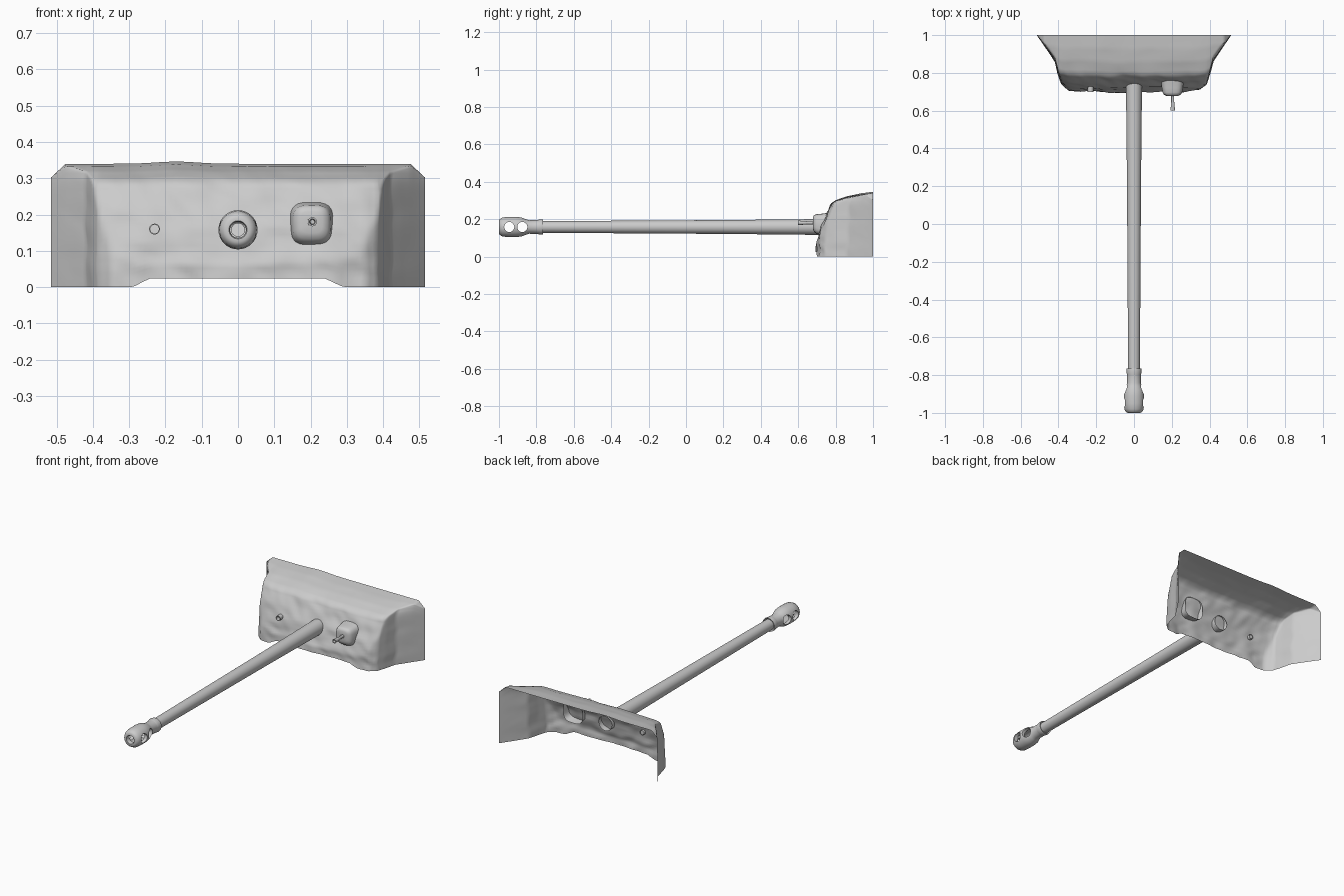
import bpy, bmesh, math
from mathutils import Vector, noise

if "Cube" in bpy.data.objects:
    bpy.data.objects.remove(bpy.data.objects["Cube"])

grey = bpy.data.materials.new("plain grey")
grey.diffuse_color = (0.6, 0.6, 0.6, 1)
grey.use_nodes = True
grey.node_tree.nodes["Principled BSDF"].inputs["Base Color"].default_value = grey.diffuse_color
AXIS_Z = 0.158


def finish(name, bm, angle=40):
    bmesh.ops.recalc_face_normals(bm, faces=bm.faces)
    me = bpy.data.meshes.new(name)
    bm.to_mesh(me)
    bm.free()
    ob = bpy.data.objects.new(name, me)
    bpy.context.collection.objects.link(ob)
    me.materials.append(grey)
    bpy.ops.object.select_all(action='DESELECT')
    bpy.context.view_layer.objects.active = ob
    ob.select_set(True)
    bpy.ops.object.shade_smooth_by_angle(angle=math.radians(angle))
    return ob


def loft(bm, rings, closed=True):
    rows = [[bm.verts.new(p) for p in r] for r in rings]
    for a, b in zip(rows, rows[1:]):
        n = len(a)
        for i in range(n if closed else n - 1):
            j = (i + 1) % n
            bm.faces.new((a[i], a[j], b[j], b[i]))
    return rows


def lathe(name, profile, x=0, z=AXIS_Z, n=32, cap=False):
    """Revolve (y, radius) pairs about an axis along y."""
    bm = bmesh.new()
    rows = loft(bm, [[(x + r * math.cos(k * math.tau / n), y, z + r * math.sin(k * math.tau / n))
                      for k in range(n)] for y, r in profile])
    if cap:
        bm.faces.new(rows[-1])
    return finish(name, bm)


def resample(pts, step):
    """Even steps along a polyline."""
    out = []
    for a, b in zip(pts, pts[1:]):
        a, b = Vector(a), Vector(b)
        n = max(1, round((b - a).length / step))
        out += [a.lerp(b, i / n) for i in range(n)]
    return out + [Vector(pts[-1])]


# Canvas cover: open at the back and below, plan and side profiles blended
half = [(0, .695), (.27, .698), (.35, .712), (.385, .74), (.402, .79),
        (.42, .86), (.46, .92), (.515, 1)]
plan = resample([(-x, y) for x, y in half[:0:-1]] + half, .014)
side = resample([(0, .695), (.05, .695), (.10, .712), (.16, .725), (.20, .742), (.25, .762),
                 (.282, .778), (.298, .80), (.318, .86), (.332, .93), (.34, 1)], .014)


def cover_point(p, s):
    x, z = p.x, s.x
    a, b = (1 - p.y) / .305, (1 - s.y) / .305
    d = .65 * min(a, b) + .35 * a * b
    ax = abs(x)
    # raised front hem and clipped rear top corners
    hem = .024 * max(0, min(1, (.29 - ax) / .05))
    z += hem * max(0, 1 - z / .1)
    z *= 1 - .11 * max(0, (ax - .475) / .04)
    z += .006 * math.exp(-((x + .17) / .08) ** 2) * (z / .34) ** 4
    # cloth folds, fading out at the rim
    fold = noise.noise(Vector((x * 7, d * 3, z * 13))) + .5 * noise.noise(Vector((x * 18 + z * 14, 4, z * 20)))
    f = fold * .011 * min(1, 3 * d)
    return (x + f * .5 * (1 if x > 0 else -1) * min(1, ax / .35), 1 - .305 * d + f, z)


bm = bmesh.new()
loft(bm, [[cover_point(p, s) for p in plan] for s in side], closed=False)
finish("canvas_cover", bm, 60)

# Main barrel with its collar behind the muzzle
lathe("barrel", [(-.78, .031), (-.3, .034), (.2, .037), (.6, .041), (.75, .043)])
lathe("muzzle_collar", [(-.775, .028), (-.765, .039), (-.775, .041), (-.80, .037)][::-1])

# Muzzle brake with bore and two cross holes
brake = lathe("muzzle_brake", [(-.77, .028), (-.77, .040), (-.785, .037), (-.84, .036), (-.858, .042),
                               (-.88, .051), (-.91, .054), (-.95, .054), (-.98, .051), (-.995, .043),
                               (-1, .034), (-1, .025), (-.99, .022), (-.975, .022), (-.97, .036),
                               (-.88, .036), (-.86, .018), (-.78, .018), (-.77, .028)])
bpy.ops.object.mode_set(mode='EDIT')
bpy.ops.mesh.select_all(action='SELECT')
bpy.ops.mesh.remove_doubles(threshold=.0001)
bpy.ops.object.mode_set(mode='OBJECT')
for y in (-.945, -.875):
    bpy.ops.mesh.primitive_cylinder_add(vertices=24, radius=.027, depth=.3,
                                        location=(0, y, AXIS_Z), rotation=(0, math.pi / 2, 0))
    cutter = bpy.context.object
    cutter.name = "hole_cutter"
    cutter.hide_render = True
    mod = brake.modifiers.new("hole", 'BOOLEAN')
    mod.object, mod.operation, mod.solver = cutter, 'DIFFERENCE', 'EXACT'
    bpy.context.view_layer.objects.active = brake
    bpy.ops.object.modifier_apply(modifier=mod.name)
    bpy.data.objects.remove(cutter)

# Cloth boss around the secondary gun: rounded square sections
bm = bmesh.new()
rings = []
for y, w, cz in [(.76, .062, .172), (.72, .056, .172), (.697, .052, .174), (.684, .044, .177),
                 (.678, .030, .179), (.678, .010, .180)]:
    ring = []
    for k in range(28):
        c, s = math.cos(k * math.tau / 28), math.sin(k * math.tau / 28)
        ring.append((.203 + w * math.copysign(abs(c) ** .6, c), y, cz + w * math.copysign(abs(s) ** .6, s)))
    rings.append(ring)
loft(bm, rings)
finish("gun_boss", bm, 60)

# Secondary gun with flared tip, and the sight tube
lathe("small_gun", [(.70, .008), (.645, .008), (.64, .010), (.625, .010), (.60, .0125), (.60, .008), (.62, .006)],
      .205, .18, 16, True)
lathe("sight_tube", [(.735, .015), (.700, .015), (.700, .012), (.735, .012)], -.23, .16, 20, True)
